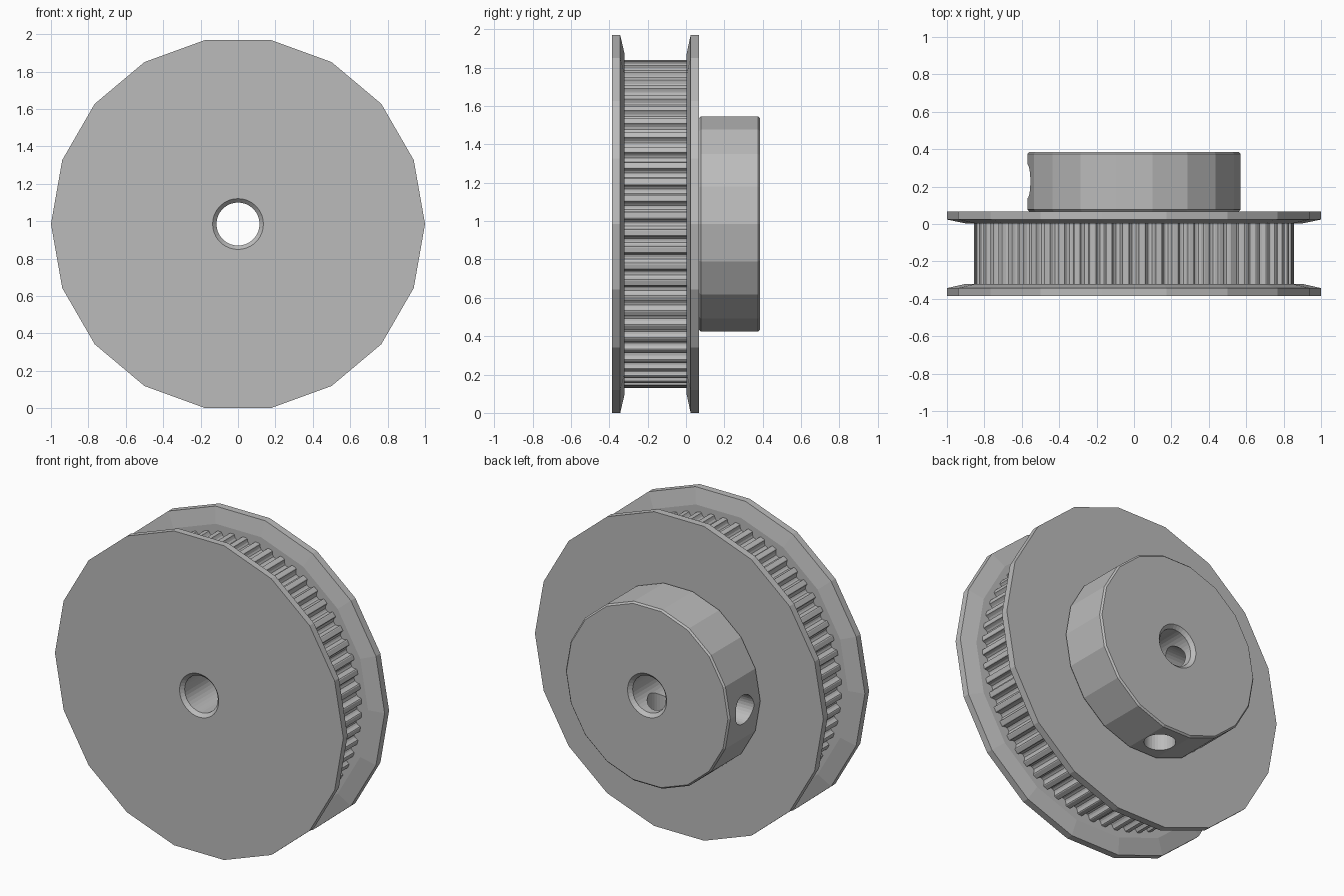
import bpy, bmesh, math
from mathutils import Matrix

cube = bpy.data.objects.get("Cube")
if cube:
    bpy.data.objects.remove(cube, do_unlink=True)

CZ = math.sin(math.radians(80))   # axle height of the 18-sided wheel
FRONT, BACK = -0.385, 0.385
GEAR_FRONT, GEAR_BACK = -0.32, 0.003
HUB_START = 0.068
SIDES = 18

metal = bpy.data.materials.new("brushed grey metal")
metal.use_nodes = True
metal.diffuse_color = (0.5, 0.5, 0.5, 1)
metal.node_tree.nodes["Principled BSDF"].inputs["Base Color"].default_value = (0.5, 0.5, 0.5, 1)


def finish(name, bm):
    bmesh.ops.recalc_face_normals(bm, faces=bm.faces)
    mesh = bpy.data.meshes.new(name)
    bm.to_mesh(mesh)
    bm.free()
    mesh.materials.append(metal)
    obj = bpy.data.objects.new(name, mesh)
    bpy.context.collection.objects.link(obj)
    return obj


def loft(name, rings):
    """Closed solid through rings of (x, y, z) points."""
    bm = bmesh.new()
    loops = [[bm.verts.new(p) for p in ring] for ring in rings]
    n = len(loops[0])
    for a, b in zip(loops, loops[1:]):
        for i in range(n):
            j = (i + 1) % n
            bm.faces.new((a[i], a[j], b[j], b[i]))
    bm.faces.new(loops[0])
    bm.faces.new(loops[-1])
    return finish(name, bm)


def ring(polar, y):
    return [(r * math.cos(a), y, CZ + r * math.sin(a)) for a, r in polar]


def lathe(name, profile, sides=SIDES):
    """Solid of revolution about the axle from (radius, y) pairs."""
    angles = [math.tau * i / sides for i in range(sides)]
    return loft(name, [ring([(a, r) for a in angles], y) for r, y in profile])


def screw_hole(name, axis, length=0.8, y=0.228):
    """Radial cutter running from the axle outwards."""
    bm = bmesh.new()
    bmesh.ops.create_cone(bm, cap_ends=True, segments=32, radius1=0.09,
                          radius2=0.09, depth=length,
                          matrix=Matrix.Translation((0, 0, -length / 2)))
    if axis == "side":
        bm.transform(Matrix.Rotation(math.pi / 2, 4, "Y"))
    bm.transform(Matrix.Translation((0, y, CZ)))
    return finish(name, bm)


def cut(obj, cutters):
    for c in cutters:
        mod = obj.modifiers.new("cut", "BOOLEAN")
        mod.object, mod.operation, mod.solver = c, "DIFFERENCE", "EXACT"
    graph = bpy.context.evaluated_depsgraph_get()
    mesh = bpy.data.meshes.new_from_object(obj.evaluated_get(graph))
    obj.modifiers.clear()
    obj.data = mesh


# Flanges with a tapered inner rim
front_flange = lathe("front_flange", [(1, FRONT), (1, -0.343), (0.9, GEAR_FRONT)])
back_flange = lathe("back_flange", [(0.9, GEAR_BACK), (1, 0.024), (1, HUB_START)])

# Toothed belt drum: rounded grooves repeated round the rim
TEETH, DRUM_R = 60, 0.856
half = [(2.2, 0), (1.85, 0.003), (1.7, 0.012), (1.4, 0.023), (0.8, 0.032)]
groove = [(-a, d) for a, d in half] + [(0, 0.034)] + half[::-1]
outline = [(math.radians(t * 360 / TEETH + a), DRUM_R - d)
           for t in range(TEETH) for a, d in groove]
drum = loft("toothed_drum", [ring(outline, GEAR_FRONT), ring(outline, GEAR_BACK)])

# Hub with small chamfers
hub = lathe("hub", [(0.56, HUB_START), (0.57, 0.078), (0.57, 0.375), (0.56, BACK)])

# Chamfered axle bore and two set screw holes
bore = lathe("bore_cutter", [(0.156, FRONT - 0.02), (0.115, FRONT + 0.021),
                             (0.115, BACK - 0.021), (0.156, BACK + 0.02)], 36)
holes = [screw_hole("side_hole_cutter", "side"), screw_hole("bottom_hole_cutter", "bottom")]

for part in (front_flange, back_flange, drum):
    cut(part, [bore])
cut(hub, [bore] + holes)
for c in [bore] + holes:
    bpy.data.objects.remove(c, do_unlink=True)
